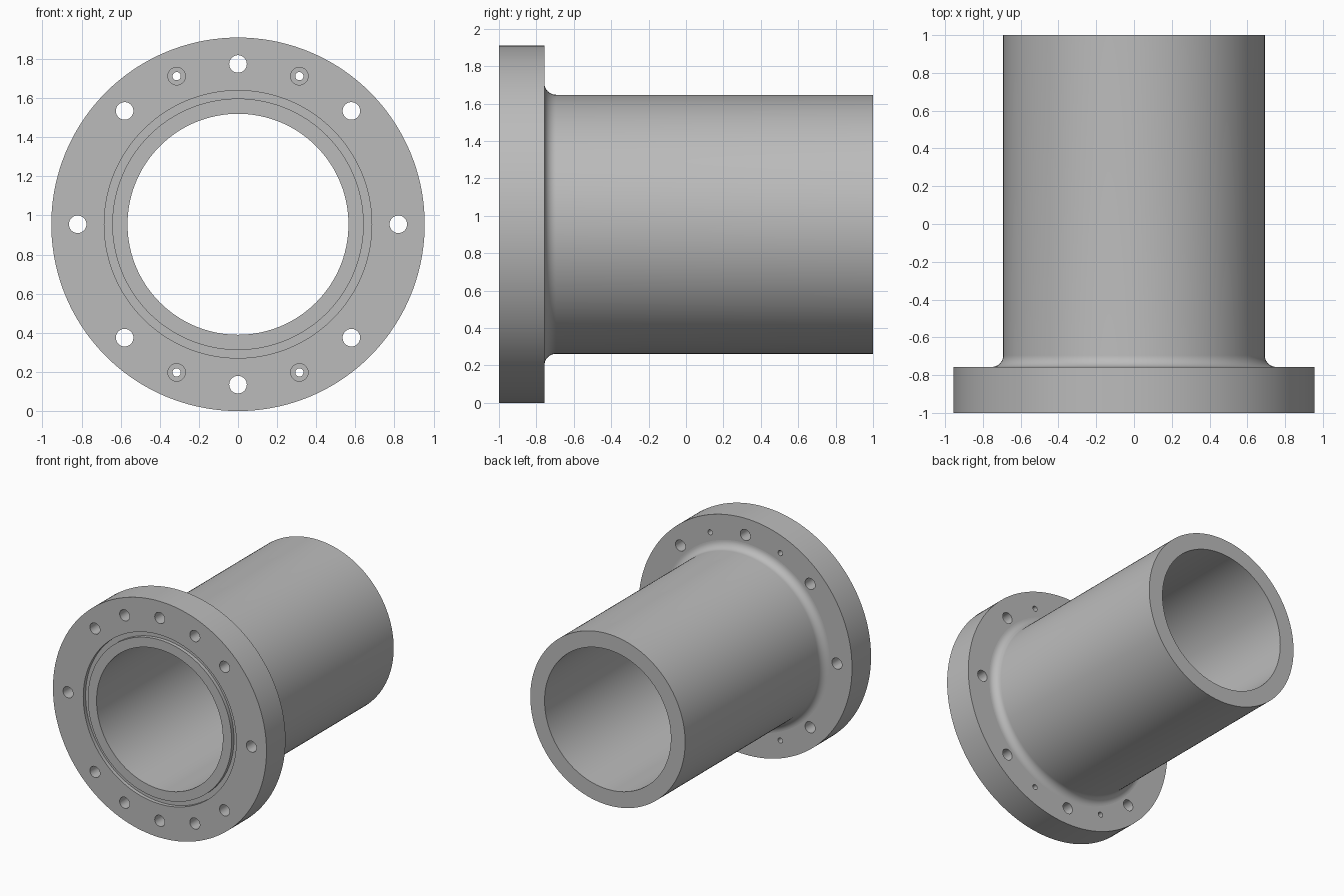
import bpy, bmesh
from math import sin, cos, pi, radians
from mathutils import Vector

if "Cube" in bpy.data.objects:
    bpy.data.objects.remove(bpy.data.objects["Cube"])

FLANGE_R, TUBE_R, BORE_R = 0.955, 0.6925, 0.565
FRONT, FLANGE_BACK, BACK = -1.0, -0.757, 1.0
BOLT_CIRCLE = 0.82

steel = bpy.data.materials.new("steel_grey")
steel.use_nodes = True
grey = (0.5, 0.5, 0.5, 1)
steel.diffuse_color = grey
steel.node_tree.nodes["Principled BSDF"].inputs["Base Color"].default_value = grey


def lathe(bm, profile, steps, cx=0.0, cz=FLANGE_R):
    """Revolve a closed (radius, y) profile about an axis parallel to y."""
    verts = [bm.verts.new((cx + r, y, cz)) for r, y in profile]
    edges = [bm.edges.new((a, b)) for a, b in zip(verts, verts[1:] + verts[:1])]
    bmesh.ops.spin(bm, geom=verts + edges, cent=(cx, 0, cz), axis=(0, 1, 0),
                   angle=2 * pi, steps=steps, use_merge=True)


def finish(bm, name):
    bmesh.ops.remove_doubles(bm, verts=bm.verts, dist=1e-5)
    bmesh.ops.dissolve_degenerate(bm, edges=bm.edges, dist=1e-5)
    bmesh.ops.recalc_face_normals(bm, faces=bm.faces)
    mesh = bpy.data.meshes.new(name)
    bm.to_mesh(mesh)
    bm.free()
    mesh.materials.append(steel)
    obj = bpy.data.objects.new(name, mesh)
    bpy.context.collection.objects.link(obj)
    return obj


# Flanged tube with seal groove and a rounded neck
fillet = 0.062
neck = [(TUBE_R + fillet * (1 - sin(a)), FLANGE_BACK + fillet * (1 - cos(a)))
        for a in (i * pi / 20 for i in range(11))]
groove = [(0.643, FRONT), (0.643, FRONT + 0.03), (0.684, FRONT + 0.03), (0.684, FRONT)]
body = bmesh.new()
lathe(body, [(BORE_R, FRONT)] + groove + [(FLANGE_R, FRONT), (FLANGE_R, FLANGE_BACK)]
      + neck + [(TUBE_R, BACK), (BORE_R, BACK)], 144)
pipe = finish(body, "flanged_pipe")

# Bolt holes and counterbored screw holes
start, step, end = FRONT - 0.1, FRONT + 0.13, FLANGE_BACK + 0.1
bolt = [(0, start), (0.045, start), (0.045, end), (0, end)]
screw = [(0, start), (0.045, start), (0.045, step), (0.021, step), (0.021, end), (0, end)]
holes = bmesh.new()
for profile, angles in ((bolt, range(0, 360, 45)), (screw, (67.5, 112.5, 247.5, 292.5))):
    for a in map(radians, angles):
        lathe(holes, profile, 28, BOLT_CIRCLE * cos(a), FLANGE_R + BOLT_CIRCLE * sin(a))
cutter = finish(holes, "hole_cutter")
cutter.hide_render = True

cut = pipe.modifiers.new("holes", "BOOLEAN")
cut.operation = "DIFFERENCE"
cut.solver = "EXACT"
cut.object = cutter
bpy.context.view_layer.objects.active = pipe
pipe.select_set(True)
bpy.ops.object.modifier_apply(modifier=cut.name)
bpy.data.objects.remove(cutter)

# Smooth round walls, flat machined faces
bpy.ops.object.shade_smooth_by_angle(angle=radians(30))
for face in pipe.data.polygons:
    if abs(face.normal.y) > 0.999:
        face.use_smooth = False
